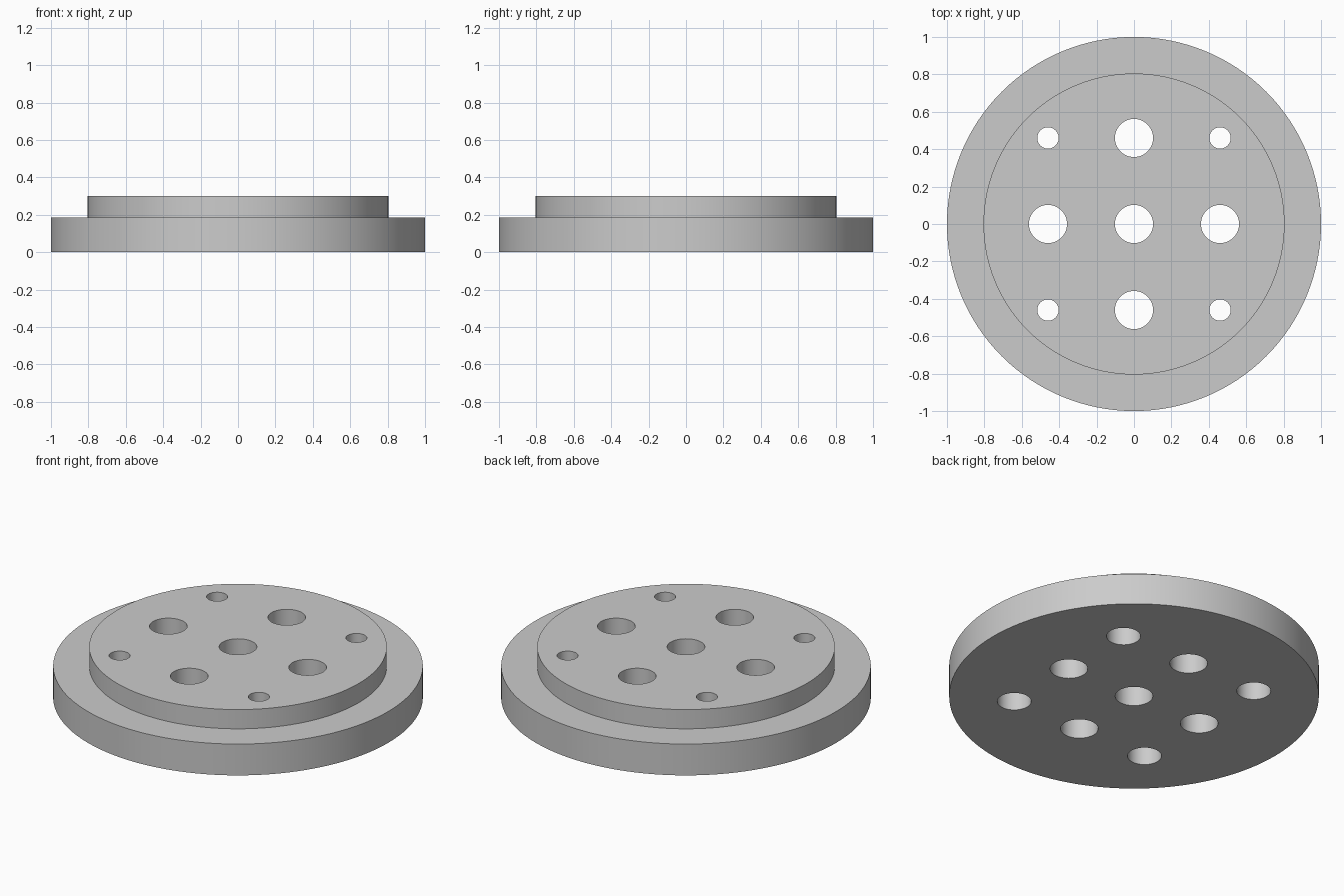
import bpy
import bmesh
from math import radians, tau
from mathutils import Matrix, Vector

default = bpy.data.objects.get("Cube")
if default:
    bpy.data.objects.remove(default, do_unlink=True)

BASE_R, BASE_TOP = 1.0, 0.187      # wide lower disc
STEP_R, STEP_TOP = 0.805, 0.302    # raised upper disc
PITCH = 0.46                       # hole grid spacing
BORE_R = 0.102                     # large through holes
BOLT_R, RECESS_R = 0.057, 0.092    # corner holes and their recess underneath
MARGIN = 0.1

grey = bpy.data.materials.new("plain grey")
grey.use_nodes = True
colour = (0.6, 0.6, 0.6, 1)
grey.diffuse_color = colour
grey.node_tree.nodes["Principled BSDF"].inputs["Base Color"].default_value = colour


def add_turned(bm, profile, segments, x=0, y=0):
    """Closed solid of revolution from (radius, z) points, bottom to top."""
    rings = []
    for radius, z in profile:
        ring = [bm.verts.new(Matrix.Rotation(tau * i / segments, 3, "Z")
                             @ Vector((radius, 0, z)) + Vector((x, y, 0)))
                for i in range(segments)]
        rings.append(ring)
    for low, high in zip(rings, rings[1:]):
        for i in range(segments):
            j = (i + 1) % segments
            bm.faces.new((low[i], low[j], high[j], high[i]))
    bm.faces.new(rings[0][::-1])
    bm.faces.new(rings[-1])


def make_object(name, bm):
    mesh = bpy.data.meshes.new(name)
    bm.to_mesh(mesh)
    bm.free()
    mesh.materials.append(grey)
    obj = bpy.data.objects.new(name, mesh)
    bpy.context.collection.objects.link(obj)
    return obj


# Stepped disc
bm = bmesh.new()
add_turned(bm, [(BASE_R, 0), (BASE_R, BASE_TOP),
                (STEP_R, BASE_TOP), (STEP_R, STEP_TOP)], 128)
disc = make_object("stepped_disc", bm)

# Hole cutters: a cross of large bores and four recessed corner holes
bore = [(BORE_R, -MARGIN), (BORE_R, STEP_TOP + MARGIN)]
bolt = [(RECESS_R, -MARGIN), (RECESS_R, BASE_TOP),
        (BOLT_R, BASE_TOP), (BOLT_R, STEP_TOP + MARGIN)]
bm = bmesh.new()
for col in (-1, 0, 1):
    for row in (-1, 0, 1):
        add_turned(bm, bolt if col and row else bore, 48, col * PITCH, row * PITCH)
cutter = make_object("hole_cutter", bm)
cutter.hide_render = True

# Cut the holes, then drop the cutter
cut = disc.modifiers.new("holes", "BOOLEAN")
cut.operation = "DIFFERENCE"
cut.solver = "EXACT"
cut.object = cutter
bpy.ops.object.select_all(action="DESELECT")
bpy.context.view_layer.objects.active = disc
disc.select_set(True)
bpy.ops.object.modifier_apply(modifier=cut.name)
bpy.data.objects.remove(cutter, do_unlink=True)

bpy.ops.object.shade_smooth_by_angle(angle=radians(30))
